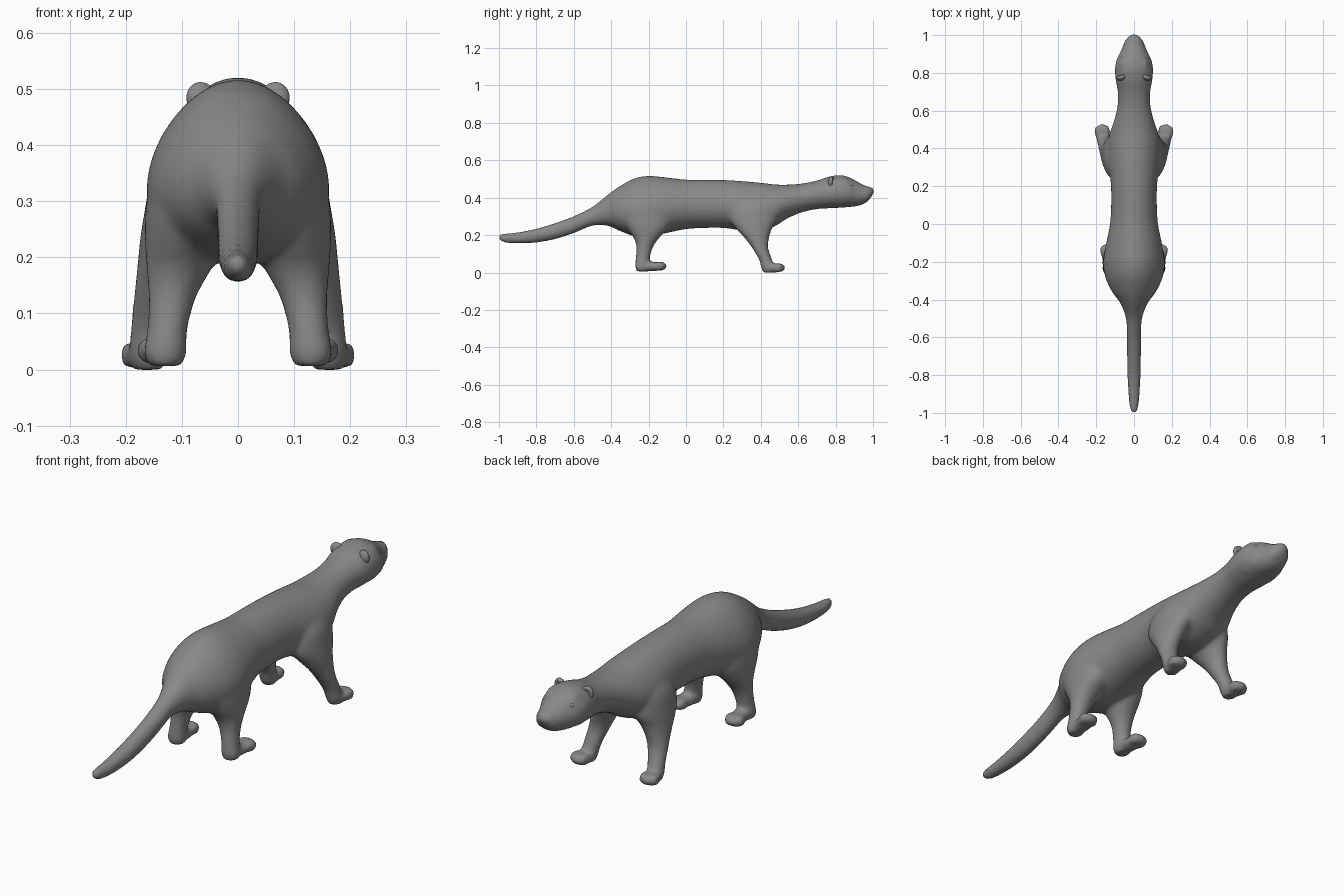
import bpy, bmesh, math
from mathutils import Vector, Matrix

if "Cube" in bpy.data.objects:
    bpy.data.objects.remove(bpy.data.objects["Cube"])


def spline(rows, steps=5):
    """Catmull-Rom interpolation of rows of numbers."""
    out = []
    for i in range(len(rows) - 1):
        p0, p1, p2, p3 = (rows[max(0, min(len(rows) - 1, i + j))] for j in (-1, 0, 1, 2))
        for s in range(steps):
            t = s / steps
            out.append([0.5 * (2 * b + (c - a) * t + (2 * a - 5 * b + 4 * c - d) * t * t
                               + (3 * b - a - 3 * c + d) * t ** 3)
                        for a, b, c, d in zip(p0, p1, p2, p3)])
    return out + [list(rows[-1])]


def loft(bm, rings):
    """Skin a closed tube over rings of points."""
    loops = [[bm.verts.new(p) for p in r] for r in rings]
    n = len(loops[0])
    faces = [bm.faces.new((a[i], a[(i + 1) % n], b[(i + 1) % n], b[i]))
             for a, b in zip(loops, loops[1:]) for i in range(n)]
    faces += [bm.faces.new(loops[0]), bm.faces.new(loops[-1])]
    bmesh.ops.recalc_face_normals(bm, faces=faces)


def ball(bm, loc, size, rot=0, tilt=0):
    m = (Matrix.Translation(loc) @ Matrix.Rotation(rot, 4, 'Z') @ Matrix.Rotation(tilt, 4, 'X')
         @ Matrix.Diagonal((*size, 1)))
    return bmesh.ops.create_uvsphere(bm, u_segments=24, v_segments=16, radius=1, matrix=m)['verts']


fur = bpy.data.materials.new("dark_grey")
fur.diffuse_color = (.25, .25, .25, 1)
fur.use_nodes = True
fur.node_tree.nodes["Principled BSDF"].inputs["Base Color"].default_value = fur.diffuse_color


def finish(bm, name):
    me = bpy.data.meshes.new(name)
    bm.to_mesh(me)
    bm.free()
    me.materials.append(fur)
    for p in me.polygons:
        p.use_smooth = True
    ob = bpy.data.objects.new(name, me)
    bpy.context.collection.objects.link(ob)
    return ob


ANG = [2 * math.pi * i / 32 for i in range(32)]
bm = bmesh.new()

# Tail, torso, neck and head: y, bottom z, top z, half width, egg taper
TRUNK = [
    (-1.0, .175, .203, .011, 0), (-.97, .160, .209, .022, 0), (-.9, .155, .215, .030, 0),
    (-.8, .160, .235, .035, 0), (-.7, .178, .265, .037, 0), (-.6, .21, .302, .038, 0),
    (-.5, .25, .352, .043, 0), (-.42, .25, .415, .072, .08), (-.36, .225, .458, .115, .14),
    (-.28, .195, .502, .150, .2), (-.2, .190, .517, .160, .2), (-.1, .212, .508, .146, .14),
    (0, .232, .497, .127, .08), (.1, .238, .497, .121, .06), (.2, .238, .495, .122, .06),
    (.3, .225, .489, .132, .1), (.4, .220, .480, .140, .14), (.48, .25, .471, .128, .1),
    (.54, .288, .470, .108, .03), (.62, .322, .476, .088, 0), (.7, .339, .492, .086, 0),
    (.76, .343, .512, .097, .03), (.82, .346, .521, .101, .06), (.87, .350, .511, .092, .1),
    (.91, .354, .490, .072, .1), (.95, .366, .468, .056, .08), (.98, .39, .459, .041, 0),
    (1.003, .422, .450, .017, 0)]
loft(bm, [[(w * math.cos(a) * (1 - k * math.sin(a)), y, (b + t) / 2 + (t - b) / 2 * math.sin(a))
           for a in ANG] for y, b, t, w, k in spline(TRUNK)])

# Legs: z, centre x, centre y, half width x, half length y
FRONT = [(.42, .062, .37, .04, .08), (.35, .085, .36, .066, .12), (.28, .098, .36, .069, .125),
         (.23, .115, .365, .060, .093), (.18, .131, .380, .049, .063), (.13, .143, .397, .043, .043),
         (.07, .155, .425, .037, .035), (.03, .160, .438, .035, .037), (.0, .160, .442, .028, .030)]
HIND = [(.42, .07, -.21, .05, .10), (.35, .085, -.21, .07, .13), (.28, .09, -.205, .075, .13),
        (.23, .096, -.205, .070, .105), (.18, .105, -.212, .058, .065), (.13, .117, -.222, .043, .043),
        (.07, .126, -.232, .036, .038), (.03, .130, -.234, .039, .038), (.006, .130, -.234, .030, .030)]
for s in (-1, 1):
    for leg in (FRONT, HIND):
        loft(bm, [[(s * cx + rx * math.cos(a), cy + ry * math.sin(a), z) for a in ANG]
                  for z, cx, cy, rx, ry in spline(leg)])
    # Paws with toes
    for x, y, z, r in ((.164, .462, .024, .05), (.132, -.185, .032, .065)):
        turn = -s * .15
        ball(bm, (s * x, y, z), (.038, r, .026), turn)
        for k in (-1.5, -.5, .5, 1.5):
            off = Matrix.Rotation(turn, 3, 'Z') @ Vector((k * .018, r - .008 - .009 * abs(k), .002))
            ball(bm, Vector((s * x, y, z)) + off, (.014, .031, .025), turn)
    # Brow and muzzle pads
    ball(bm, (s * .050, .855, .484), (.022, .035, .018), s * .4, -.3)
    ball(bm, (s * .050, .83, .405), (.040, .07, .045), s * .2)
    ball(bm, (s * .022, .95, .412), (.032, .040, .034), s * .3)

body = finish(bm, "body")
rm = body.modifiers.new("Fuse", 'REMESH')
rm.mode = 'VOXEL'
rm.voxel_size = .0085
rm.use_smooth_shade = True
sm = body.modifiers.new("Relax", 'SMOOTH')
sm.factor = .5
sm.iterations = 10

# Rounded ears with hollowed front, and small eyes
for s, side in ((-1, "left"), (1, "right")):
    bm = bmesh.new()
    for v in ball(bm, (0, 0, 0), (.028, .018, .032)):
        r = math.hypot(v.co.x / .028, v.co.z / .032)
        if v.co.y > 0 and r < .8:
            v.co.y -= .014 * (1 - (r / .8) ** 2)
    bmesh.ops.transform(bm, verts=bm.verts, matrix=Matrix.Translation((s * .064, .778, .481))
                        @ Matrix.Rotation(-s * .25, 4, 'Z') @ Matrix.Rotation(s * .4, 4, 'Y'))
    finish(bm, side + "_ear")
    bm = bmesh.new()
    ball(bm, (s * .063, .880, .466), (.010, .014, .009), s * .5)
    finish(bm, side + "_eye")

# Nose
bm = bmesh.new()
ball(bm, (0, .985, .441), (.020, .016, .014))
finish(bm, "nose")
